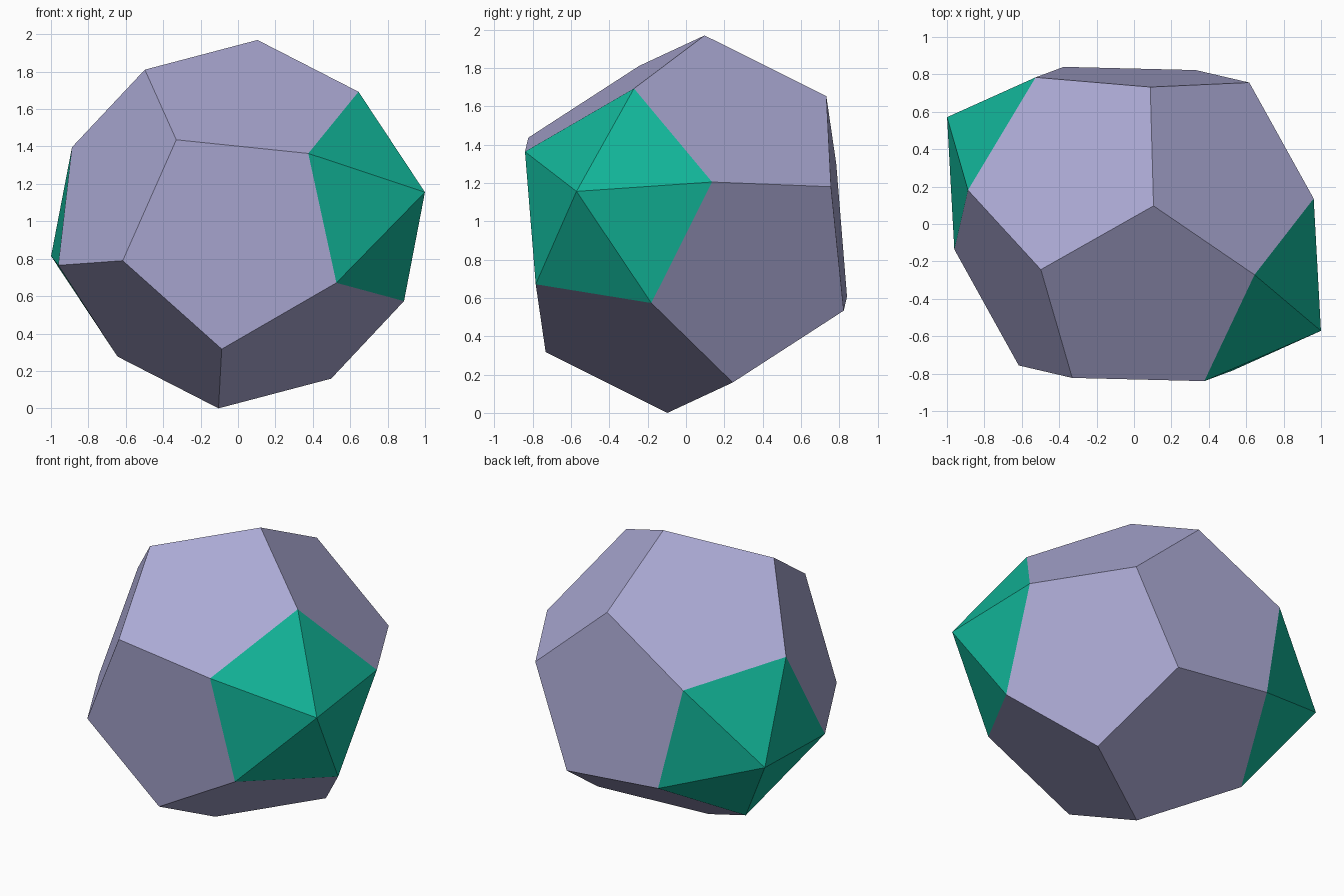
import bpy, bmesh, math
from mathutils import Vector

cube = bpy.data.objects.get("Cube")
if cube:
    bpy.data.objects.remove(cube, do_unlink=True)


def make_material(name, color):
    mat = bpy.data.materials.new(name)
    mat.diffuse_color = color
    mat.use_nodes = True
    mat.node_tree.nodes["Principled BSDF"].inputs["Base Color"].default_value = color
    return mat


lavender = make_material("lavender", (0.41, 0.40, 0.66, 1))
green = make_material("sea green", (0.006, 0.46, 0.315, 1))

# Orientation: the axis runs through both pyramid tips, u points to one corner
EDGE = 0.71
axis = Vector((0.859, -0.491, 0.147)).normalized()
u = Vector((-0.062, 0.196, 0.98))
u = (u - axis * u.dot(axis)).normalized()
v = axis.cross(u)

# Regular dodecahedron proportions, in edge lengths
CAP_H, CAP_R = 1.1135, 0.8507
BELT_H, BELT_R = 0.2629, 1.3764
TIP_H = CAP_H + 0.5257  # equilateral pyramid on a pentagon

bm = bmesh.new()


def ring(height, radius, turn):
    """Five vertices around the axis."""
    verts = []
    for i in range(5):
        a = math.radians(72 * i + turn)
        p = axis * height + (u * math.cos(a) + v * math.sin(a)) * radius
        verts.append(bm.verts.new(p * EDGE))
    return verts


caps = {1: ring(CAP_H, CAP_R, 0), -1: ring(-CAP_H, CAP_R, 36)}
belts = {1: ring(BELT_H, BELT_R, 0), -1: ring(-BELT_H, BELT_R, 36)}

for side in (1, -1):
    cap, belt, other = caps[side], belts[side], belts[-side]
    tip = bm.verts.new(axis * TIP_H * EDGE * side)
    for i in range(5):
        j = (i + 1) % 5
        between = other[i] if side == 1 else other[j]
        # Pentagon of the body, then one triangle of the pyramid
        bm.faces.new((cap[i], cap[j], belt[j], between, belt[i]))
        bm.faces.new((cap[i], cap[j], tip)).material_index = 1

bmesh.ops.recalc_face_normals(bm, faces=bm.faces)

# Stand the lowest corner on the ground
lowest = min(vert.co.z for vert in bm.verts)
bmesh.ops.translate(bm, verts=bm.verts, vec=(0, 0, -lowest))

mesh = bpy.data.meshes.new("augmented_dodecahedron")
bm.to_mesh(mesh)
bm.free()
mesh.materials.append(lavender)
mesh.materials.append(green)
obj = bpy.data.objects.new("augmented_dodecahedron", mesh)
bpy.context.collection.objects.link(obj)
